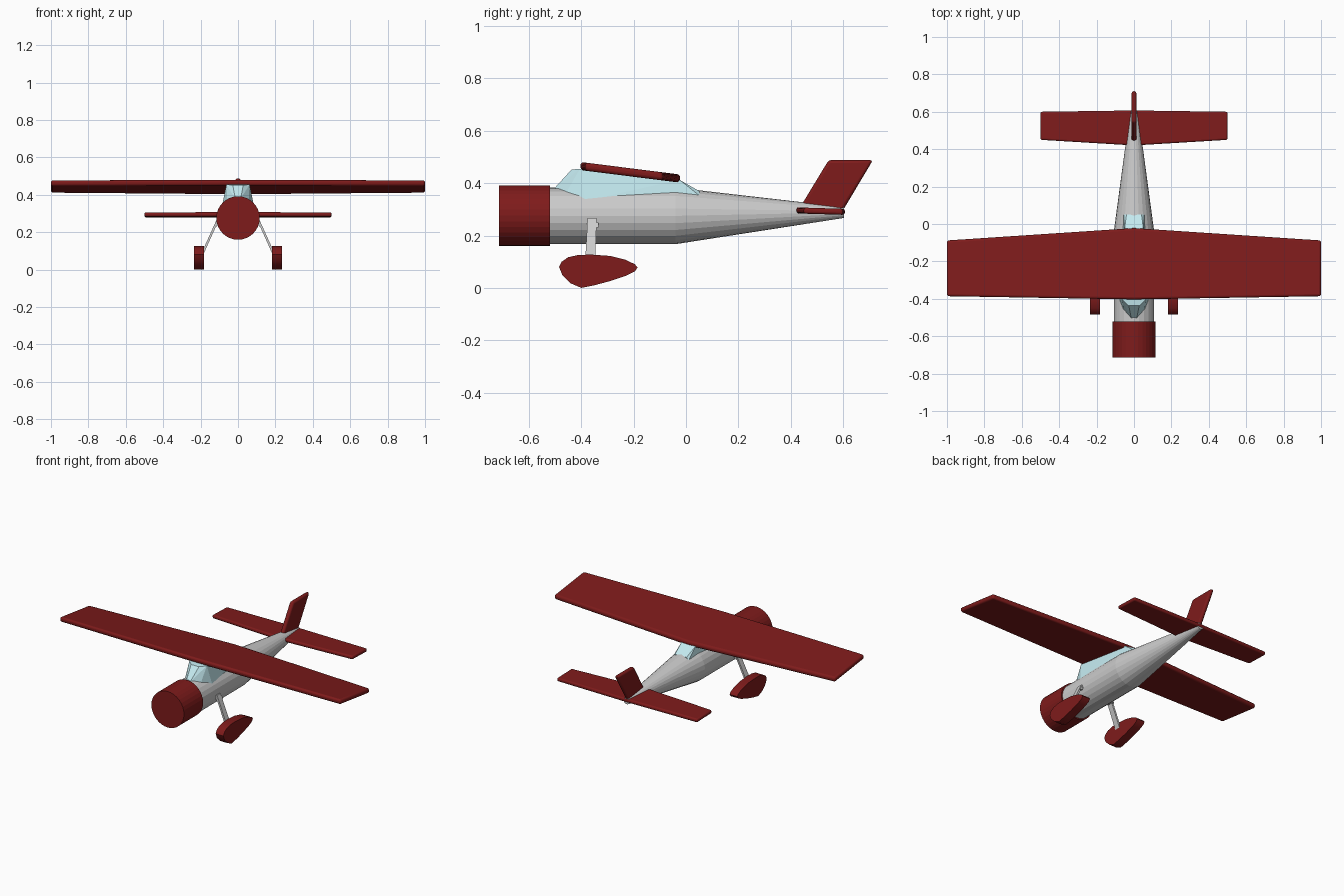
import bpy, bmesh, math
from mathutils import Vector

if "Cube" in bpy.data.objects:
    bpy.data.objects.remove(bpy.data.objects["Cube"])


def material(name, rgb):
    m = bpy.data.materials.new(name)
    m.diffuse_color = (*rgb, 1)
    m.use_nodes = True
    m.node_tree.nodes["Principled BSDF"].inputs["Base Color"].default_value = m.diffuse_color
    return m


RED = material("dark_red", (0.21, 0.011, 0.011))
GLASS = material("pale_glass", (0.55, 0.82, 0.87))


def finish(name, bm, mat=None, bevel=0, smooth=False):
    bmesh.ops.recalc_face_normals(bm, faces=bm.faces)
    me = bpy.data.meshes.new(name)
    bm.to_mesh(me)
    bm.free()
    ob = bpy.data.objects.new(name, me)
    bpy.context.collection.objects.link(ob)
    if mat:
        me.materials.append(mat)
    if bevel:
        b = ob.modifiers.new("rounded_edges", 'BEVEL')
        b.width, b.segments = bevel, 3
        b.limit_method, b.angle_limit = 'ANGLE', math.radians(40)
    if smooth:
        bpy.ops.object.select_all(action='DESELECT')
        ob.select_set(True)
        bpy.context.view_layer.objects.active = ob
        bpy.ops.object.shade_smooth_by_angle(angle=math.radians(35))
    return ob


def prism(name, outline, depth, mat=None, bevel=0, smooth=False):
    """Extrude a flat outline by depth, centred on the outline."""
    bm = bmesh.new()
    d = Vector(depth)
    face = bm.faces.new([bm.verts.new(Vector(p) - d / 2) for p in outline])
    new = bmesh.ops.extrude_face_region(bm, geom=[face])["geom"]
    bmesh.ops.translate(bm, vec=d, verts=[v for v in new if isinstance(v, bmesh.types.BMVert)])
    return finish(name, bm, mat, bevel, smooth)


def body(name, sections, sides=24, mat=None):
    """Loft round sections given as (y, centre z, radius), capped at both ends."""
    bm = bmesh.new()
    rings = []
    for y, z, r in sections:
        rings.append([bm.verts.new((r * math.sin(a), y, z + r * math.cos(a)))
                      for a in (math.tau * i / sides for i in range(sides))])
    for a, b in zip(rings, rings[1:]):
        for i in range(sides):
            j = (i + 1) % sides
            bm.faces.new((a[i], a[j], b[j], b[i]))
    bm.faces.new(rings[0])
    bm.faces.new(rings[-1])
    return finish(name, bm, mat)


def both_sides(half):
    return half + [(-x, y) for x, y in reversed(half) if x]


def flying_surface(name, half, y0, z0, slope, thick, bevel):
    """Tilted slab from half of a plan outline, front centre to rear centre."""
    full = half + [(-x, y) for x, y in reversed(half[1:-1])]
    pts = [(x, y, z0 + slope * (y - y0)) for x, y in full]
    return prism(name, pts, (0, 0, thick), RED, bevel, True)


# fuselage and engine cowling
body("fuselage", [(-0.53, 0.275, 0.108), (-0.04, 0.275, 0.108), (0.603, 0.288, 0.021)])
body("engine_cowling", [(-0.715, 0.276, 0.116), (-0.52, 0.276, 0.116)], 32, RED)

# cabin glass: faceted windscreen, sides and sloping rear window
half = [(0.014, -0.505, 0.378), (0.056, -0.46, 0.36), (0.087, -0.385, 0.332),
        (0.055, 0.052, 0.352), (0.04, 0.052, 0.369),
        (0.028, -0.437, 0.452), (0.062, -0.405, 0.455), (0.05, -0.025, 0.413)]
bm = bmesh.new()
for x, y, z in half:
    bm.verts.new((x, y, z))
    bm.verts.new((-x, y, z))
bmesh.ops.convex_hull(bm, input=bm.verts)
bmesh.ops.dissolve_limit(bm, angle_limit=0.01, verts=bm.verts, edges=bm.edges)
finish("cabin_glass", bm, GLASS)

# wing and tailplane
flying_surface("wing", [(0, -0.403), (1, -0.386), (1, -0.088), (0, -0.022)],
               -0.4, 0.465, -0.126, 0.031, 0.012)
flying_surface("tailplane", [(0, 0.42), (0.5, 0.45), (0.5, 0.6), (0, 0.607)],
               0.42, 0.296, -0.03, 0.023, 0.009)

# tail fin
prism("tail_fin", [(0, 0.425, 0.29), (0, 0.545, 0.488), (0, 0.714, 0.488), (0, 0.596, 0.29)],
      (0.027, 0, 0), RED, 0.011, True)

# landing gear
fairing = [(-.485, .08), (-.475, .1), (-.45, .117), (-.41, .126), (-.36, .127), (-.29, .122),
           (-.23, .107), (-.195, .09), (-.185, .078), (-.195, .063), (-.225, .048),
           (-.29, .026), (-.35, .01), (-.4, .0), (-.44, .017), (-.472, .048)]
for side, s in (("right", 1), ("left", -1)):
    prism(side + "_wheel_fairing", [(s * 0.208, y, z) for y, z in fairing],
          (0.055, 0, 0), RED, 0, True)
    prism(side + "_gear_leg", [(s * 0.108, -0.376, 0.267), (s * 0.108, -0.341, 0.267),
                               (s * 0.19, -0.348, 0.085), (s * 0.19, -0.386, 0.085)],
          (0.013, 0, 0))
    prism(side + "_leg_bracket", [(s * 0.112, -0.378, 0.25), (s * 0.112, -0.334, 0.25),
                                  (s * 0.121, -0.334, 0.23), (s * 0.121, -0.378, 0.23)],
          (0.015, 0, 0))
